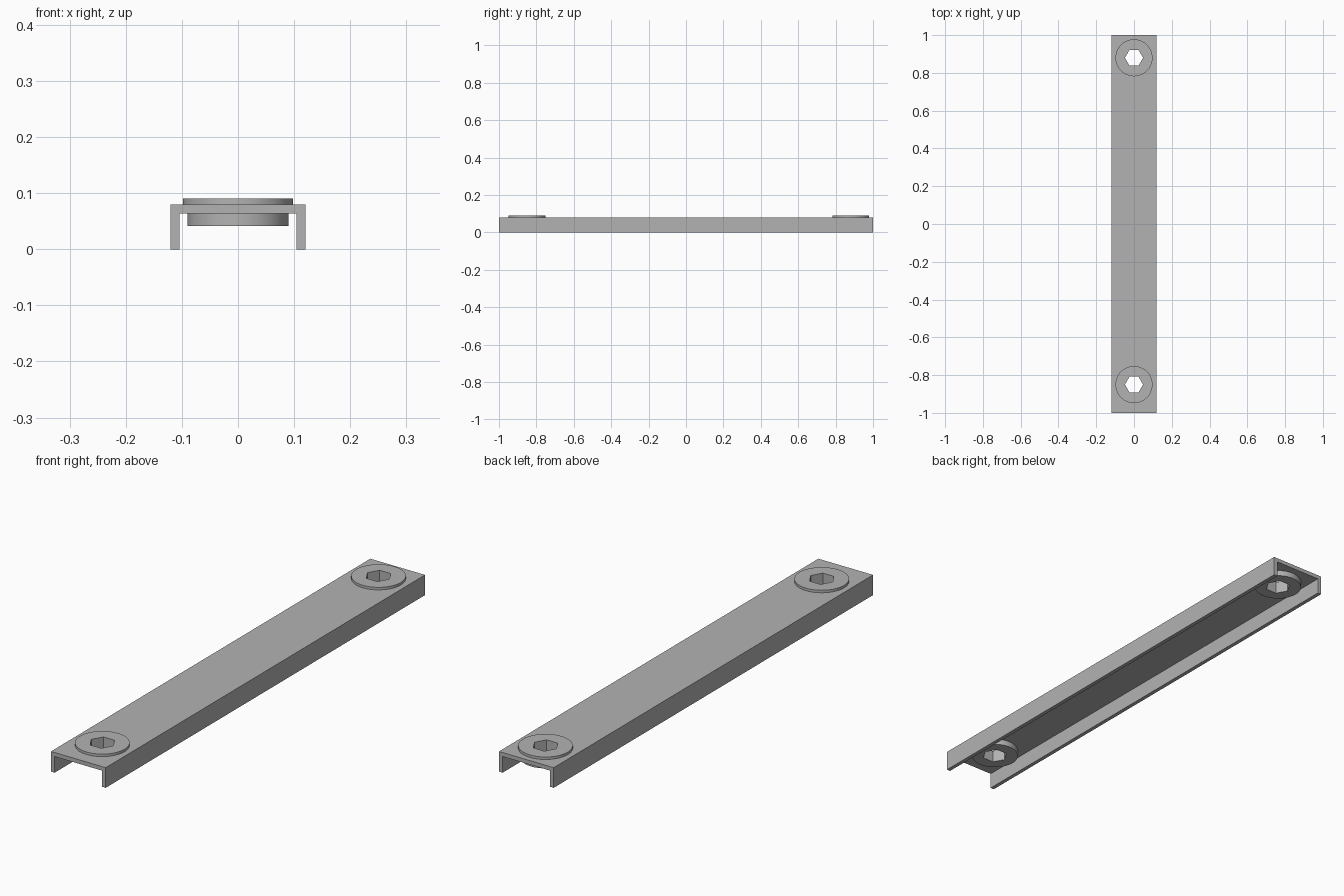
import bpy, bmesh
from math import cos, sin, tau

if "Cube" in bpy.data.objects:
    bpy.data.objects.remove(bpy.data.objects["Cube"])

GREY = 0.45
HALF_WIDTH, HEIGHT, WALL = 0.12, 0.08, 0.016
FASTENER_Y = {"front": -0.85, "back": 0.88}

metal = bpy.data.materials.new("grey metal")
metal.use_nodes = True
metal.diffuse_color = (GREY, GREY, GREY, 1)
metal.node_tree.nodes["Principled BSDF"].inputs["Base Color"].default_value = (GREY, GREY, GREY, 1)


def make_object(name, bm):
    bmesh.ops.recalc_face_normals(bm, faces=bm.faces[:])
    mesh = bpy.data.meshes.new(name)
    bm.to_mesh(mesh)
    bm.free()
    mesh.materials.append(metal)
    obj = bpy.data.objects.new(name, mesh)
    bpy.context.collection.objects.link(obj)
    return obj


def extrude(name, points, vector):
    bm = bmesh.new()
    face = bm.faces.new([bm.verts.new(p) for p in points])
    result = bmesh.ops.extrude_face_region(bm, geom=[face], use_keep_orig=True)
    moved = [g for g in result["geom"] if isinstance(g, bmesh.types.BMVert)]
    bmesh.ops.translate(bm, verts=moved, vec=vector)
    return make_object(name, bm)


def prism(name, sides, radius, y, low, high):
    ring = [(radius * cos(tau * i / sides), y + radius * sin(tau * i / sides), low)
            for i in range(sides)]
    return extrude(name, ring, (0, 0, high - low))


def boolean(target, tool, operation):
    mod = target.modifiers.new(operation.lower(), "BOOLEAN")
    mod.operation, mod.object, mod.solver = operation, tool, "EXACT"
    bpy.ops.object.select_all(action="DESELECT")
    bpy.context.view_layer.objects.active = target
    target.select_set(True)
    bpy.ops.object.modifier_apply(modifier=mod.name)
    bpy.data.objects.remove(tool)


# U-shaped channel, open at both ends
inner, under = HALF_WIDTH - WALL, HEIGHT - WALL
half = [(inner, 0), (HALF_WIDTH, 0), (HALF_WIDTH, HEIGHT)]
section = [(inner, under)] + half + [(-x, z) for x, z in reversed(half)] + [(-inner, under)]
channel = extrude("channel", [(x, -1, z) for x, z in section], (0, 2, 0))

# Flanged round fasteners with a hexagonal through hole
for end, y in FASTENER_Y.items():
    boolean(channel, prism("bore", 64, 0.09, y, 0.03, 0.1), "DIFFERENCE")
    fastener = prism(end + "_fastener", 64, 0.09, y, 0.041, 0.085)
    boolean(fastener, prism("flange", 64, 0.098, y, HEIGHT, 0.09), "UNION")
    boolean(fastener, prism("hex_hole", 6, 0.048, y, 0.02, 0.12), "DIFFERENCE")
    bpy.ops.object.shade_smooth_by_angle()
